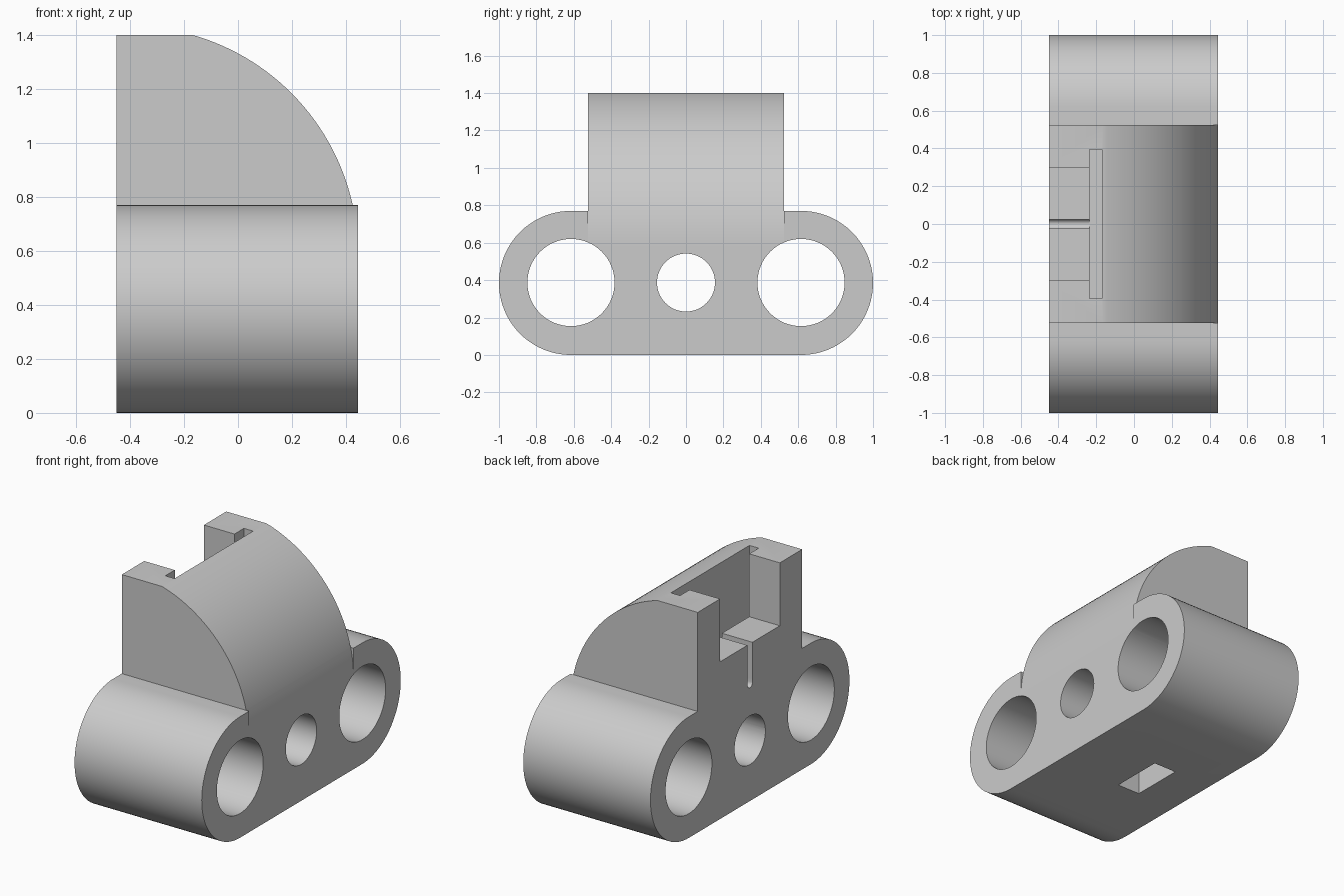
import bpy, bmesh, math

if "Cube" in bpy.data.objects:
    bpy.data.objects.remove(bpy.data.objects["Cube"])

X0, X1 = -0.45, 0.445      # body depth
ZC, R = 0.385, 0.385       # end radius and bore height
YB = 0.615                 # bore offset from the middle


def arc(cx, cy, r, a0, a1, n):
    return [(cx + r * math.cos(math.radians(a0 + (a1 - a0) * i / n)),
             cy + r * math.sin(math.radians(a0 + (a1 - a0) * i / n))) for i in range(n + 1)]


def prism(name, pts, axis, lo, hi):
    """Extrude a closed profile along x (points are y,z) or y (points are x,z)."""
    bm = bmesh.new()
    place = (lambda p, t: (t, p[0], p[1])) if axis == 'x' else (lambda p, t: (p[0], t, p[1]))
    a = [bm.verts.new(place(p, lo)) for p in pts]
    b = [bm.verts.new(place(p, hi)) for p in pts]
    bm.faces.new(a)
    bm.faces.new(b[::-1])
    for i in range(len(pts)):
        j = (i + 1) % len(pts)
        bm.faces.new((a[j], a[i], b[i], b[j]))
    bmesh.ops.recalc_face_normals(bm, faces=bm.faces)
    me = bpy.data.meshes.new(name)
    bm.to_mesh(me)
    bm.free()
    ob = bpy.data.objects.new(name, me)
    bpy.context.collection.objects.link(ob)
    return ob


def box(name, x, y, z):
    return prism(name, [(y[0], z[0]), (y[1], z[0]), (y[1], z[1]), (y[0], z[1])], 'x', *x)


def combine(target, tool, op):
    m = target.modifiers.new(op.lower(), 'BOOLEAN')
    m.operation, m.solver, m.object = op, 'EXACT', tool
    bpy.context.view_layer.objects.active = target
    bpy.ops.object.modifier_apply(modifier=m.name)
    bpy.data.objects.remove(tool)


# Rounded base
body = prism("carriage_body", arc(YB, ZC, R, -90, 90, 40) + arc(-YB, ZC, R, 90, 270, 40), 'x', X0, X1)

# Upright block, its front rounded down into the base
combine(body, box("upright", (X0, X1), (-0.525, 0.525), (0.62, 1.4)), 'UNION')
nose = arc(-0.4, 0.588, 0.845, 0, 85, 40) + [(-0.32, 1.6), (0.7, 1.6), (0.7, 0.588)]
combine(body, prism("nose_cutter", nose, 'y', -0.525, 0.525), 'DIFFERENCE')

# Three bores along the depth
for y, r in ((-YB, 0.233), (0, 0.155), (YB, 0.233)):
    combine(body, prism("bore_cutter", arc(y, ZC + 0.002, r, 0, 354.375, 63), 'x', -0.6, 0.6), 'DIFFERENCE')

# Rear opening, plate slot, cable slit and pocket underneath
combine(body, box("opening_cutter", (-0.6, -0.2), (-0.3, 0.3), (1.0, 1.6)), 'DIFFERENCE')
combine(body, box("slot_cutter", (-0.235, -0.17), (-0.395, 0.395), (0.72, 1.7)), 'DIFFERENCE')
slit = arc(0, 0.745, 0.025, 180, 360, 8) + [(0.025, 1.1), (-0.025, 1.1)]
combine(body, prism("slit_cutter", slit, 'x', -0.6, -0.2), 'DIFFERENCE')
combine(body, box("pocket_cutter", (-0.18, -0.02), (-0.17, 0.17), (-0.2, 0.39)), 'DIFFERENCE')

# Colour and shading
grey = bpy.data.materials.new("light_grey")
grey.diffuse_color = (0.6, 0.6, 0.6, 1)
grey.use_nodes = True
grey.node_tree.nodes["Principled BSDF"].inputs["Base Color"].default_value = grey.diffuse_color
body.data.materials.clear()
body.data.materials.append(grey)
for p in body.data.polygons:
    p.material_index = 0
body.select_set(True)
bpy.context.view_layer.objects.active = body
bpy.ops.object.shade_smooth_by_angle(angle=math.radians(30))
